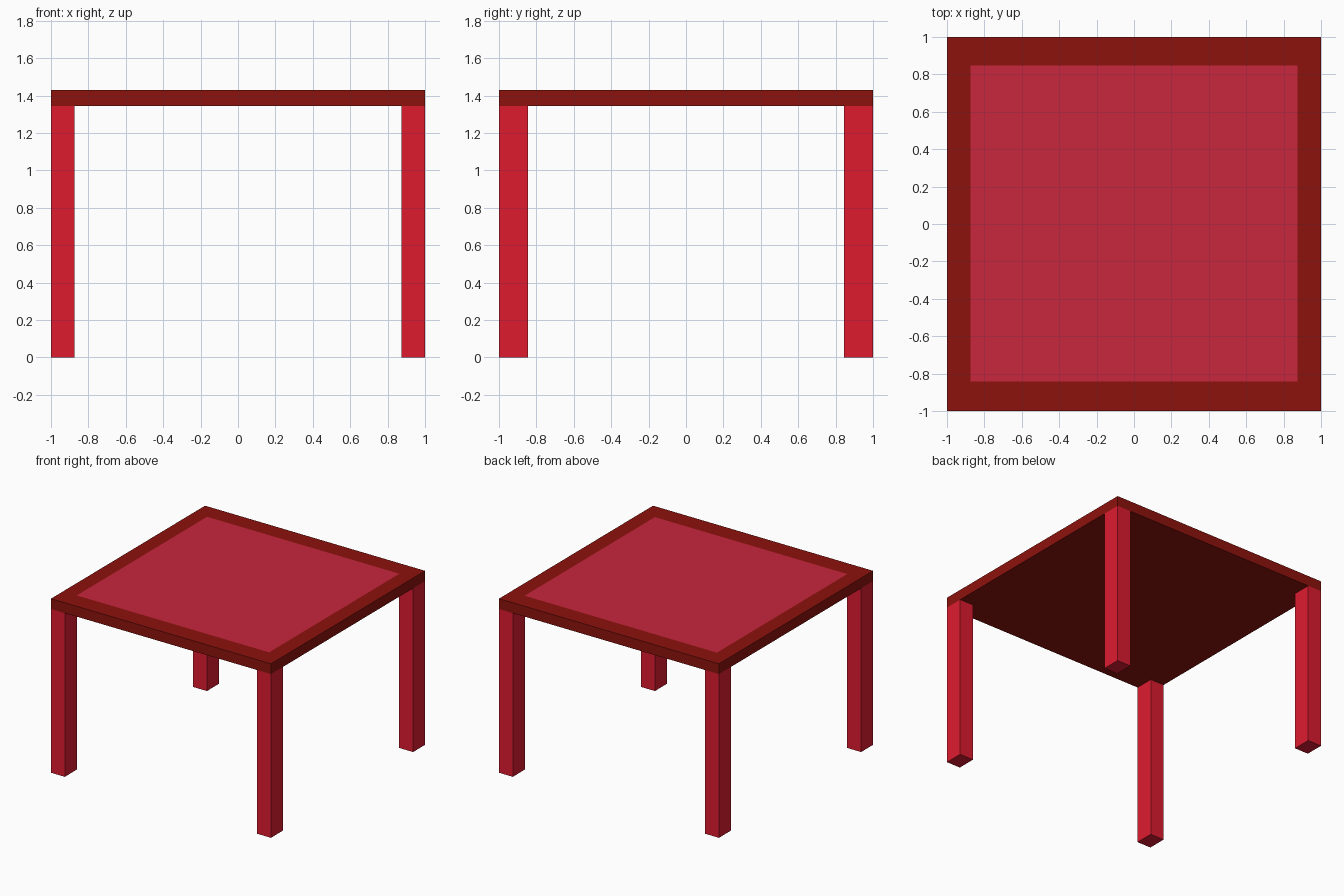
import bpy
import bmesh
from mathutils import Vector

if "Cube" in bpy.data.objects:
    bpy.data.objects.remove(bpy.data.objects["Cube"])


def material(name, rgb):
    m = bpy.data.materials.new(name)
    m.diffuse_color = (*rgb, 1.0)
    m.use_nodes = True
    m.node_tree.nodes["Principled BSDF"].inputs["Base Color"].default_value = m.diffuse_color
    return m


frame_red = material("dark_red_frame", (0.27, 0.006, 0.004))
panel_red = material("crimson_panel", (0.58, 0.019, 0.048))
leg_red = material("bright_red_legs", (0.73, 0.011, 0.028))


def box(name, lo, hi, mats, edit=None):
    lo, hi = Vector(lo), Vector(hi)
    bm = bmesh.new()
    bmesh.ops.create_cube(bm, size=1.0)
    bmesh.ops.scale(bm, vec=hi - lo, verts=bm.verts)
    bmesh.ops.translate(bm, vec=(lo + hi) / 2, verts=bm.verts)
    if edit:
        edit(bm)
    mesh = bpy.data.meshes.new(name)
    bm.to_mesh(mesh)
    bm.free()
    for m in mats:
        mesh.materials.append(m)
    ob = bpy.data.objects.new(name, mesh)
    bpy.context.collection.objects.link(ob)
    return ob


LEG_X, LEG_Y = 0.126, 0.155
UNDERSIDE, TOP = 1.345, 1.43


# Flush coloured panel inset in the tabletop
def inset_panel(bm):
    bm.normal_update()
    top = next(f for f in bm.faces if f.normal.z > 0.9)
    bmesh.ops.inset_individual(bm, faces=[top], thickness=0.1)
    for v in top.verts:
        v.co.x = 0.873 if v.co.x > 0 else -0.875
        v.co.y = 0.848 if v.co.y > 0 else -0.843
    top.material_index = 1


box("tabletop", (-1, -1, UNDERSIDE), (1, 1, TOP), [frame_red, panel_red], inset_panel)

# Four rectangular legs, flush with the tabletop corners
for side, sx in (("left", -1), ("right", 1)):
    for end, sy in (("front", -1), ("back", 1)):
        xs = sorted((sx, sx * (1 - LEG_X)))
        ys = sorted((sy, sy * (1 - LEG_Y)))
        box(f"{end}_{side}_leg", (xs[0], ys[0], 0), (xs[1], ys[1], UNDERSIDE), [leg_red])
